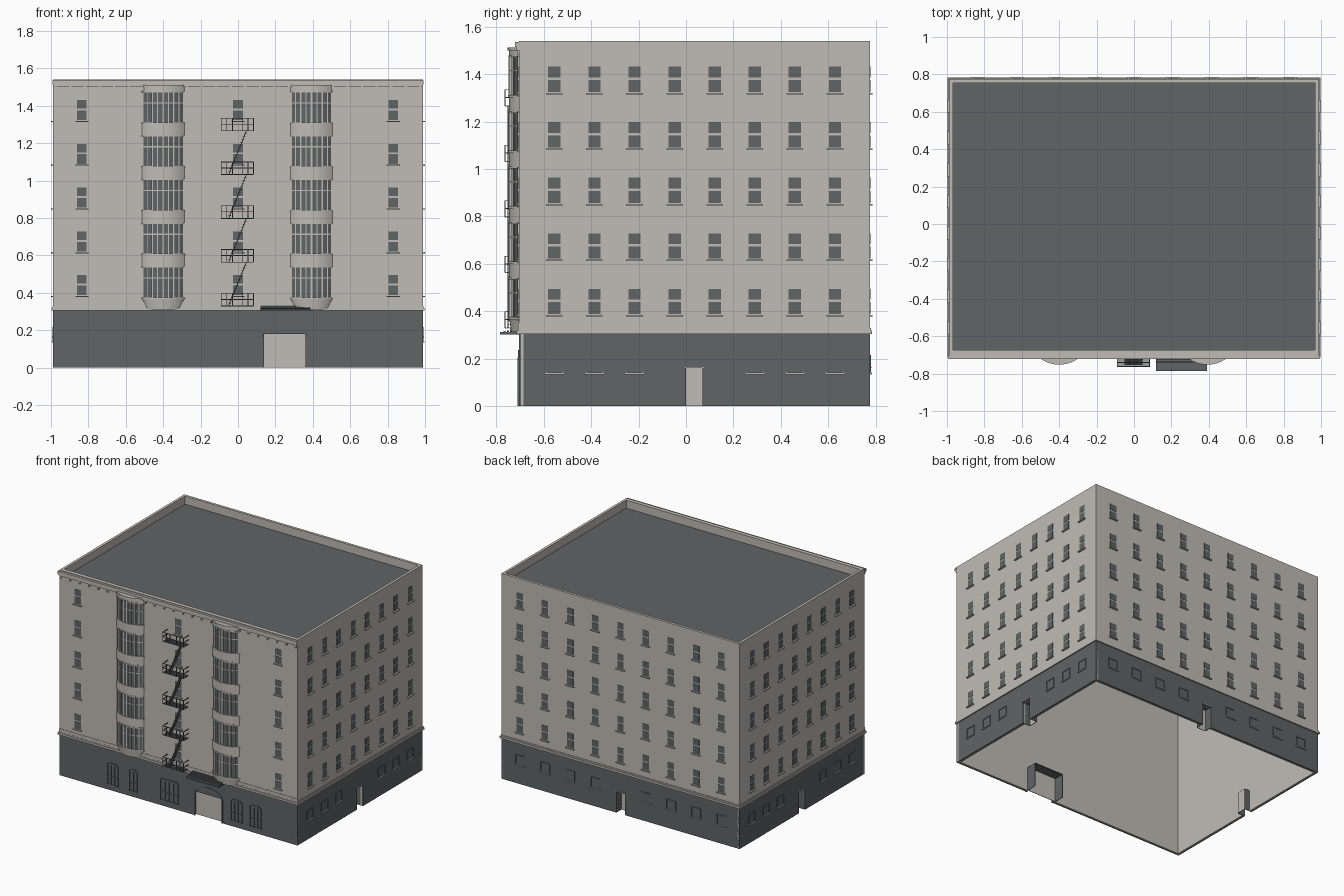
import bpy, bmesh, math
from mathutils import Matrix, Vector

cube = bpy.data.objects.get("Cube")
if cube:
    bpy.data.objects.remove(cube, do_unlink=True)


def material(name, rgb):
    m = bpy.data.materials.new(name)
    m.use_nodes = True
    m.diffuse_color = (*rgb, 1)
    m.node_tree.nodes["Principled BSDF"].inputs["Base Color"].default_value = (*rgb, 1)
    return m


STONE = material("pale stone", (0.53, 0.50, 0.46))
SLATE = material("dark slate", (0.115, 0.128, 0.132))

X, FRONT, BACK, BASE, TOP = 0.988, -0.705, 0.775, 0.305, 1.54
FLOORS = [0.234 * k for k in range(5)]
SIDES = {
    "front": lambda s, d: (s, FRONT - d),
    "back": lambda s, d: (s, BACK + d),
    "right": lambda s, d: (-X - d, s),
    "left": lambda s, d: (X + d, s),
}
SPAN = {"front": (-X, X), "back": (-X, X), "right": (FRONT, BACK), "left": (FRONT, BACK)}


def box(bm, a, b, z0, z1):
    lo = Vector((min(a[0], b[0]), min(a[1], b[1]), z0))
    hi = Vector((max(a[0], b[0]), max(a[1], b[1]), z1))
    m = Matrix.Translation((lo + hi) / 2) @ Matrix.Diagonal((*(hi - lo), 1))
    bmesh.ops.create_cube(bm, size=1, matrix=m)


def slab(bm, side, s0, s1, z0, z1, d0, d1):
    """Box on a wall: s along the wall, d outward from it."""
    box(bm, SIDES[side](s0, d0), SIDES[side](s1, d1), z0, z1)


def bar(bm, p, q, r):
    p, q = Vector(p), Vector(q)
    rot = (q - p).to_track_quat("Z", "Y").to_matrix().to_4x4()
    m = Matrix.Translation((p + q) / 2) @ rot @ Matrix.Diagonal((r, r, (q - p).length, 1))
    bmesh.ops.create_cube(bm, size=1, matrix=m)


def arc_points(cx, half, sag, n=18):
    r = (half * half + sag * sag) / (2 * sag)
    a = math.asin(half / r)
    return [(cx + r * math.sin(t), FRONT - sag + r - r * math.cos(t))
            for t in (-a + 2 * a * i / n for i in range(n + 1))]


def bow(bm, cx, half, sag, z0, z1, taper=1):
    """Bowed prism standing out of the front wall."""
    low = [bm.verts.new((x, y, z0)) for x, y in arc_points(cx, half * taper, sag * taper)]
    high = [bm.verts.new((x, y, z1)) for x, y in arc_points(cx, half, sag)]
    bm.faces.new(low)
    bm.faces.new(high)
    for i in range(len(low)):
        j = (i + 1) % len(low)
        bm.faces.new((low[i], low[j], high[j], high[i]))


def finish(name, bm, mat, smooth=False):
    bmesh.ops.recalc_face_normals(bm, faces=bm.faces)
    mesh = bpy.data.meshes.new(name)
    bm.to_mesh(mesh)
    bm.free()
    mesh.materials.append(mat)
    ob = bpy.data.objects.new(name, mesh)
    bpy.context.collection.objects.link(ob)
    if smooth:
        bpy.ops.object.select_all(action="DESELECT")
        ob.select_set(True)
        bpy.context.view_layer.objects.active = ob
        bpy.ops.object.shade_smooth_by_angle(angle=math.radians(30))


# Hollow shell: pale upper walls, dark ground storey with a pale lining, door openings
DOORS = {"front": (0.13, 0.37, 0.18), "back": (-0.035, 0.035, 0.16),
         "right": (0.0, 0.07, 0.16), "left": (0.0, 0.07, 0.16)}
upper, ground, lining = bmesh.new(), bmesh.new(), bmesh.new()
jambs, panels = bmesh.new(), bmesh.new()
for side, (s0, s1) in SPAN.items():
    slab(upper, side, s0, s1, BASE, TOP, 0, -0.02)
    a, b, h = DOORS[side]
    for bm, d0, d1 in ((ground, 0, -0.01), (lining, -0.01, -0.02)):
        slab(bm, side, s0, a, 0, BASE, d0, d1)
        slab(bm, side, b, s1, 0, BASE, d0, d1)
        slab(bm, side, a, b, h, BASE, d0, d1)
    depth = 0.1 if side == "front" else 0.06
    for s in (a - 0.002, b + 0.002):
        slab(jambs, side, s - 0.002, s + 0.002, 0, h, -0.002, -depth)
    slab(jambs, side, a, b, h, h + 0.004, -0.002, -depth)
    inset = 0.02 if side == "front" else depth
    slab(panels, side, a, b, 0, h, -inset, -inset - 0.004)
finish("upper_walls", upper, STONE)
finish("ground_storey", ground, SLATE)
finish("ground_lining", lining, STONE)
finish("door_jambs", jambs, SLATE)
finish("door_panels", panels, STONE)

# Roof deck, ceiling, parapet coping and front cornice
bm = bmesh.new()
box(bm, (-0.97, -0.69), (0.97, 0.76), 1.47, 1.48)
finish("roof_deck", bm, SLATE)
bm = bmesh.new()
box(bm, (-0.97, -0.69), (0.97, 0.76), 1.46, 1.468)
finish("ceiling", bm, STONE)
bm = bmesh.new()
slab(bm, "front", -X, X, 1.48, TOP, 0, -0.03)
slab(bm, "front", -0.992, 0.992, 1.515, 1.535, 0, 0.016)
slab(bm, "front", -0.99, 0.99, 1.5, 1.515, 0, 0.009)
for i in range(26):
    s = -0.975 + 0.078 * i
    slab(bm, "front", s - 0.006, s + 0.006, 1.48, 1.5, 0, 0.008)
finish("cornice", bm, STONE)

# String course above the ground storey
bm = bmesh.new()
for side, (s0, s1) in SPAN.items():
    slab(bm, side, s0 - 0.009, s1 + 0.009, BASE, 0.32, -0.005, 0.009)
    slab(bm, side, s0 - 0.004, s1 + 0.004, 0.32, 0.33, -0.005, 0.004)
slab(bm, "front", -X, X, 0.33, 0.35, 0, 0.003)
finish("string_course", bm, STONE)

# Sash windows with sills; small ground windows at the sides and back
side_cols = [-0.555 + 0.169 * i for i in range(8)]
back_cols = [0.209 * i for i in range(-4, 5)]
COLS = {"front": [-0.835, 0, 0.83], "back": back_cols, "right": side_cols, "left": side_cols}
glass, sills, frames, low_sills = bmesh.new(), bmesh.new(), bmesh.new(), bmesh.new()
for side, cols in COLS.items():
    for s in cols:
        for z in FLOORS:
            slab(glass, side, s - 0.026, s + 0.026, 0.388 + z, 0.439 + z, 0, 0.002)
            slab(glass, side, s - 0.026, s + 0.026, 0.449 + z, 0.495 + z, 0, 0.002)
            slab(sills, side, s - 0.035, s + 0.035, 0.377 + z, 0.384 + z, 0, 0.012)
        if side == "front" or abs(s - sum(DOORS[side][:2]) / 2) < 0.1:
            continue
        w = 0.037
        for e in (-w, w):
            slab(frames, side, s + e - 0.003, s + e + 0.003, 0.14, 0.215, 0, 0.004)
        slab(frames, side, s - w, s + w, 0.21, 0.216, 0, 0.004)
        slab(low_sills, side, s - w - 0.005, s + w + 0.005, 0.134, 0.141, 0, 0.009)
for side in ("back", "right", "left"):
    a, b, h = DOORS[side]
    slab(low_sills, side, a - 0.005, b + 0.005, h, h + 0.006, 0, 0.006)
finish("window_glass", glass, SLATE)
finish("window_sills", sills, STONE)
finish("ground_window_frames", frames, SLATE)
finish("ground_window_sills", low_sills, STONE)

# Tall shopfront windows and the arch moulding round the entrance
bm = bmesh.new()
for a, b, n in ((-0.59, -0.5, 3), (-0.405, -0.345, 2), (-0.15, -0.005, 4),
                (0.435, 0.525, 3), (0.595, 0.685, 3)):
    for i in range(n + 1):
        s = a + (b - a) * i / n
        slab(bm, "front", s - 0.004, s + 0.004, 0.04, 0.195, 0, 0.006)
    for z in (0.04, 0.1, 0.19):
        slab(bm, "front", a, b, z, z + 0.006, 0, 0.005)
    slab(bm, "front", a + 0.012, b - 0.012, 0.196, 0.206, 0, 0.005)
finish("shopfront_frames", bm, SLATE)
bm = bmesh.new()
arch = [(0.25 + 0.115 * math.cos(t), FRONT, 0.17 + 0.062 * math.sin(t))
        for t in (math.pi * i / 14 for i in range(15))]
for p, q in zip(arch, arch[1:]):
    bar(bm, p, q, 0.008)
for s in (0.135, 0.365):
    bar(bm, (s, FRONT - 0.001, 0), (s, FRONT - 0.001, 0.17), 0.008)
finish("entrance_arch", bm, SLATE)

# Slatted canopy over the entrance
bm = bmesh.new()
slab(bm, "front", 0.117, 0.39, 0.303, 0.312, 0, 0.08)
for i in range(5):
    d = 0.014 * i
    slab(bm, "front", 0.12, 0.387, 0.312, 0.332 - 0.004 * i, d, d + 0.008)
finish("entrance_canopy", bm, SLATE)

# Two bowed bays: dark glass core, pale spandrels, ledges and mullions
core, stone = bmesh.new(), bmesh.new()
for cx in (-0.4, 0.393):
    bow(core, cx, 0.11, 0.036, 0.36, 1.48)
    bow(stone, cx, 0.112, 0.04, 0.312, 0.37, taper=0.8)
    for z in FLOORS:
        top = 0.609 + z if z < FLOORS[-1] else 1.5
        bow(stone, cx, 0.113, 0.041, 0.535 + z, top)
        bow(stone, cx, 0.116, 0.045, 0.366 + z, 0.376 + z)
        bow(stone, cx, 0.115, 0.044, 0.535 + z, 0.543 + z)
        bow(stone, cx, 0.111, 0.038, 0.476 + z, 0.482 + z)
        for i, (x, y) in enumerate(arc_points(cx, 0.11, 0.038, 8)):
            bar(stone, (x, y, 0.37 + z), (x, y, 0.54 + z), 0.005 if i % 2 else 0.009)
    bow(stone, cx, 0.118, 0.047, 1.5, 1.512)
finish("bay_glass", core, SLATE, True)
finish("bay_stonework", stone, STONE, True)

# Fire escape: railed landings joined by stairs
bm = bmesh.new()
L, R, OUT = -0.09, 0.083, FRONT - 0.058
for z in FLOORS:
    base = 0.33 + z
    for i in range(9):
        y = FRONT - 0.007 * i
        bar(bm, (L, y, base), (R, y, base), 0.004)
    for h in (0.035, 0.068):
        bar(bm, (L, OUT, base + h), (R, OUT, base + h), 0.004)
        for x in (L, R):
            bar(bm, (x, FRONT, base + h), (x, OUT, base + h), 0.004)
    for x in (L, L + 0.03, -0.03, 0.025, R - 0.03, R):
        bar(bm, (x, OUT, base), (x, OUT, base + 0.07), 0.004)
    if z == FLOORS[-1]:
        continue
    for y in (FRONT - 0.018, FRONT - 0.045):
        bar(bm, (-0.05, y, base), (0.045, y, base + 0.234), 0.004)
    for i in range(1, 15):
        t = i / 15
        x = -0.05 + 0.095 * t
        box(bm, (x - 0.007, FRONT - 0.018), (x + 0.007, FRONT - 0.045),
            base + 0.234 * t - 0.0015, base + 0.234 * t + 0.0015)
finish("fire_escape", bm, SLATE)
